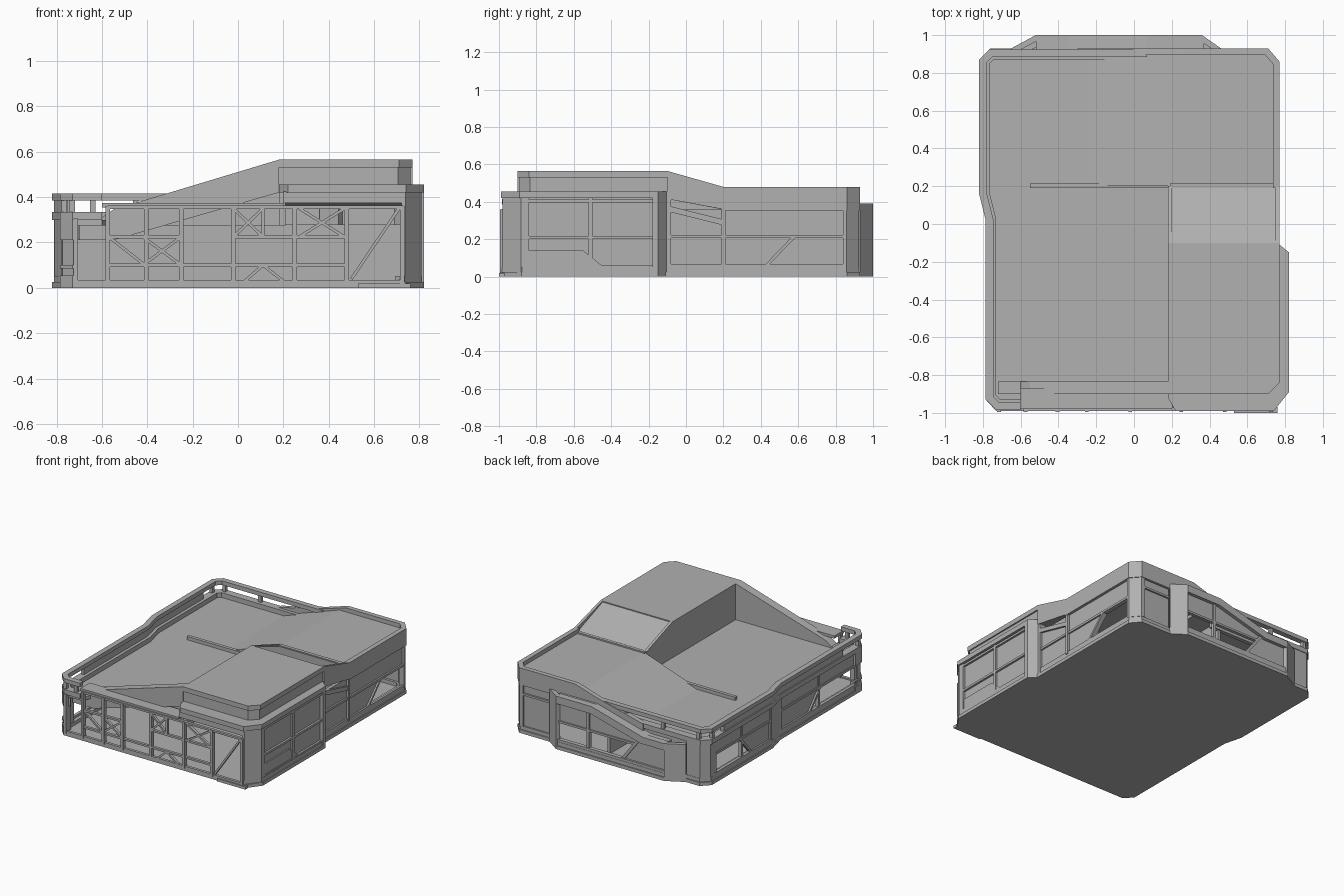
import bpy, bmesh
from mathutils import Vector

# One dark grey for the whole building
grey = bpy.data.materials.new("dark_grey")
grey.diffuse_color = (.44, .44, .44, 1)


def mesh_object(name, bm):
    bmesh.ops.recalc_face_normals(bm, faces=bm.faces)
    me = bpy.data.meshes.new(name)
    bm.to_mesh(me)
    bm.free()
    me.materials.append(grey)
    ob = bpy.data.objects.new(name, me)
    bpy.context.collection.objects.link(ob)
    return ob


def ext(name, axis, a0, a1, pts):
    """Extrude a 2D profile along an axis: x -> (y,z), y -> (x,z), z -> (x,y)."""
    place = {'x': lambda a, p: (a, p[0], p[1]),
             'y': lambda a, p: (p[0], a, p[1]),
             'z': lambda a, p: (p[0], p[1], a)}[axis]
    bm = bmesh.new()
    lo = [bm.verts.new(place(a0, p)) for p in pts]
    hi = [bm.verts.new(place(a1, p)) for p in pts]
    bm.faces.new(lo)
    bm.faces.new(hi)
    n = len(pts)
    for i in range(n):
        j = (i + 1) % n
        bm.faces.new((lo[i], lo[j], hi[j], hi[i]))
    return mesh_object(name, bm)


def box(name, x0, x1, y0, y1, z0, z1):
    return ext(name, 'z', z0, z1, [(x0, y0), (x1, y0), (x1, y1), (x0, y1)])


def bar(name, axis, a0, a1, p, q, w=0.016):
    """Straight bar between two profile points."""
    p, q = Vector(p), Vector(q)
    d = (q - p).normalized() * w / 2
    n = Vector((-d.y, d.x))
    return ext(name, axis, a0, a1, [p + n, q + n, q - n, p - n])


def band(name, path, z0, z1, t, closed=False, push=0.0):
    """Upright strip along a plan path; t > 0 thickens to the left of travel."""
    P = [Vector(p) for p in path]
    n = len(P)

    def offset(d):
        out = []
        for i, p in enumerate(P):
            ns = []
            for a, b in ((i - 1, i), (i, i + 1)):
                if closed or (a >= 0 and b < n):
                    e = (P[b % n] - P[a % n]).normalized()
                    ns.append(Vector((-e.y, e.x)))
            m = sum(ns, Vector((0, 0))).normalized()
            out.append(p + m * d / m.dot(ns[0]))
        return out
    A, B = offset(push), offset(push + t)
    bm = bmesh.new()
    rings = [[bm.verts.new((a.x, a.y, z0)), bm.verts.new((a.x, a.y, z1)),
              bm.verts.new((b.x, b.y, z1)), bm.verts.new((b.x, b.y, z0))] for a, b in zip(A, B)]
    for i in range(n if closed else n - 1):
        r, s = rings[i], rings[(i + 1) % n]
        for k in range(4):
            bm.faces.new((r[k], r[(k + 1) % 4], s[(k + 1) % 4], s[k]))
    if not closed:
        bm.faces.new(rings[0])
        bm.faces.new(rings[-1])
    return mesh_object(name, bm)


# Floor slab and plinth
foot = [(-.73, -.99), (.74, -.99), (.82, -.88), (.82, -.15), (.77, -.11), (.77, .86), (.71, .93),
        (.46, .93), (.36, 1), (-.52, 1), (-.65, .93), (-.76, .93), (-.82, .87), (-.82, .16),
        (-.785, .02), (-.785, -.93)]
ext("floor_slab", 'z', 0, .025, foot)
band("plinth", foot[1:], .025, .052, .05, push=.008)

# Interior partitions seen through the windows
box("cross_partition", -.75, .74, .24, .26, .025, .28)
box("rear_partition", -.01, .01, .26, .9, .025, .28)

# Low terrace roof and rear roof with its ramp
ext("terrace_roof", 'z', .275, .30, [(-.71, -.96), (-.6, -.96), (-.55, -.85), (.19, -.85), (.19, .91),
                                     (-.75, .91), (-.8, .86), (-.8, .16), (-.765, .02), (-.765, -.92)])
ext("rear_roof_ramp", 'y', .2, .92, [(.2, .45), (-.25, .295), (-.25, .275), (.2, .36)])
ext("rear_roof", 'z', .36, .45, [(.2, .19), (.76, .19), (.76, .86), (.7, .92), (.2, .92)])
band("rear_parapet", [(.77, .19), (.77, .86), (.71, .93), (.25, .93)], .355, .48, .035)
ext("rear_parapet_ramp", 'y', .895, .93, [(.25, .48), (.07, .425), (-.3, .335), (-.3, .275), (.25, .355)])
box("terrace_divider", -.55, .19, .19, .215, .30, .325)
box("rear_roof_divider", .19, .75, .19, .215, .44, .46)

# Tall roof block, its sloping end and the wall facing the terrace
tall = [(.18, -.9), (.71, -.9), (.77, -.84), (.77, -.1), (.18, -.1)]
ext("tall_roof_cap", 'z', .53, .565, tall)
ext("tall_roof_body", 'z', .415, .53, [(.18, -.89), (.705, -.89), (.76, -.835), (.76, -.1), (.18, -.1)])
ext("sloped_roof", 'x', .18, .76, [(-.1, .558), (.195, .45), (.195, .36), (-.1, .415)])
for x0, x1 in ((.75, .77), (.18, .2)):
    top = .48 if x0 > .5 else .46
    ext("slope_edge", 'x', x0, x1, [(-.1, .565), (.2, top), (.2, .36), (-.1, .415)])
box("terrace_side_wall", .18, .21, -.89, .2, .275, .445)

# Sloping front fascia, its terrace lining and the front canopy
ext("front_fascia", 'y', -.9, -.835, [(-.72, .21), (-.55, .21), (.18, .42), (.18, .565),
                                      (-.55, .345), (-.6, .31), (-.72, .31)])
ext("terrace_lining", 'y', -.85, -.835, [(-.55, .275), (.18, .275), (.18, .55), (-.55, .335)])
ext("front_canopy", 'z', .355, .375, [(-.6, -.98), (.2, -.98), (.2, -.87), (-.6, -.87)])
ext("eave", 'z', .42, .455, [(.18, -.92), (.22, -.99), (.74, -.99), (.82, -.89), (.82, -.15),
                             (.77, -.11), (.7, -.11), (.7, -.88), (.18, -.88)])

# Terrace flange, parapet and railing on the left
rim = [(-.6, -.985), (-.73, -.985), (-.785, -.93), (-.785, .02), (-.82, .16), (-.82, .87),
       (-.765, .925), (.07, .925)]
band("terrace_flange", rim, .30, .335, -.055)
band("terrace_under_band", rim[1:], .21, .305, -.03, push=-.015)
band("terrace_rail", rim, .385, .415, -.04)
band("left_parapet", [(-.785, -.72), (-.785, .02), (-.82, .16), (-.82, .72)], .335, .386, -.025, push=-.008)
for x, y in ((-.64, -.965), (-.73, -.96), (-.765, -.91), (-.8, .84), (-.74, .905), (-.45, .905), (-.15, .905)):
    box("rail_post", x - .012, x + .012, y - .012, y + .012, .33, .39)

# Right wall: front bay with trim
box("right_front_wall", .77, .795, -.88, -.16, .05, .42)
for z in (.055, .21, .405):
    box("right_front_rail", .79, .81, -.88, -.16, z - .008, z + .008)
for y in (-.87, -.51, -.17):
    box("right_front_mullion", .79, .81, y - .01, y + .01, .05, .42)
ext("right_low_panel", 'x', .79, .805, [(-.85, .06), (-.45, .06), (-.55, .14), (-.85, .14)])
band("step_column", [(.82, -.18), (.82, -.15), (.765, -.105), (.765, -.08)], 0, .455, .045)

# Right wall: rear bay with a low slanted opening
ext("right_rear_wall", 'x', .725, .75, [(-.1, .05), (.42, .05), (.58, .21), (.86, .21), (.86, .36), (-.1, .36)])
for z in (.06, .215):
    box("right_rear_rail", .745, .762, -.1, .86, z - .008, z + .008)
bar("right_diagonal", 'x', .745, .762, (.42, .05), (.58, .215))
bar("right_upper_slant", 'x', .74, .765, (-.1, .365), (.2, .29), .03)
box("right_rear_mullion", .74, .768, .19, .21, .05, .37)
band("back_right_column", [(.77, .84), (.77, .86), (.71, .93), (.68, .93)], .05, .36, .04, push=.005)

# Back wall: projecting bay with sloping fascia and window
box("back_right_wall", .46, .70, .89, .912, .05, .36)
box("back_right_rail", .46, .70, .905, .925, .28, .295)
ext("bay_fascia", 'y', .95, 1.0, [(.36, .39), (.07, .39), (-.35, .275), (-.52, .275), (-.52, .225),
                                  (-.33, .225), (.08, .335), (.36, .335)])
ext("bay_cover", 'y', .9, .99, [(.37, .385), (.07, .385), (-.35, .27), (-.52, .27), (-.52, .245),
                                (-.33, .245), (.08, .355), (.37, .355)])
band("bay_right_cheek", [(.46, .93), (.36, 1.0)], .025, .39, .03)
band("bay_left_cheek", [(-.52, 1.0), (-.65, .93)], .025, .275, .03)
ext("bay_solid_wall", 'y', .955, .975, [(-.52, .05), (-.16, .05), (-.3, .235), (-.52, .235)])
ext("bay_upper_wall", 'y', .955, .975, [(-.3, .2), (.36, .2), (.36, .35), (.07, .35), (-.3, .24)])
bar("bay_diagonal", 'y', .96, .985, (-.16, .05), (-.3, .235), .02)
box("bay_sill", -.52, .36, .96, .99, .05, .07)
box("bay_mullion", .1, .12, .96, .985, .05, .34)
box("bay_transom", -.28, .36, .96, .985, .19, .205)
band("back_left_column", [(-.65, .92), (-.76, .92), (-.81, .87), (-.81, .8)], .05, .30, .03)

# Left wall: two bays with slanted low openings
for x, y0, y1, k in ((-.8, .16, .85, 0), (-.765, -.9, .02, 1)):
    m = (y0 + y1) / 2
    ext("left_wall", 'x', x, x + .02, [(y0, .05), (m - .12, .05), (m + .02, .2), (y1, .2), (y1, .29), (y0, .29)]
        if not k else [(y1, .05), (m + .12, .05), (m - .02, .2), (y0, .2), (y0, .29), (y1, .29)])
    for z in (.06, .205):
        box("left_rail", x - .012, x + .01, y0, y1, z - .008, z + .008)
    for y in (y0 + .01, m, y1 - .01):
        box("left_mullion", x - .012, x + .012, y - .01, y + .01, .05, .3)
    s = -1 if k == 0 else 1
    bar("left_diagonal", 'x', x - .012, x + .012, (m + s * .12, .05), (m - s * .02, .205))
band("left_step_wall", [(-.775, .01), (-.81, .17)], .05, .30, -.03)

# Front corner columns
band("front_left_column", [(-.785, -.86), (-.785, -.93), (-.73, -.985), (-.71, -.985)], .025, .30, .04, push=.012)
for z0, z1 in ((.025, .055), (.085, .1), (.21, .3)):
    band("front_left_collar", [(-.785, -.85), (-.785, -.93), (-.73, -.99), (-.71, -.99)], z0, z1, .03)
band("front_right_column", [(.72, -.985), (.74, -.985), (.815, -.885), (.815, -.84)], .025, .42, .04, push=.005)
box("front_right_lintel", .2, .74, -.975, -.93, .375, .425)
box("front_step", .53, .76, -1, -.97, 0, .02)

# Front lattice screen
for x in (-.715, -.575, -.405, -.25, -.02, .25, .48, .725):
    box("front_post", x - .01, x + .01, -.995, -.965, .02, .36 if x > -.6 else .305)
for x0, x1, z in ((-.715, .73, .028), (-.575, .73, .355), (-.575, .48, .1), (-.02, .48, .225), (-.575, -.25, .225)):
    box("front_rail", x0, x1, -.99, -.97, z - .007, z + .007)
for x0, x1, z0, z1 in ((-.42, -.25, .1, .225), (-.02, .11, .225, .35), (.27, .47, .225, .35), (-.57, -.41, .1, .225)):
    if x0 > -.5:
        bar("front_brace", 'y', -.99, -.97, (x0, z0), (x1, z1), .013)
    bar("front_brace", 'y', -.99, -.97, (x0, z1), (x1, z0), .013)
for p, q in (((.5, .04), (.71, .35)), ((.03, .03), (.11, .1)), ((.11, .1), (.2, .03)), ((.11, .35), (.11, .225))):
    bar("front_strut", 'y', -.99, -.97, p, q, .013)
